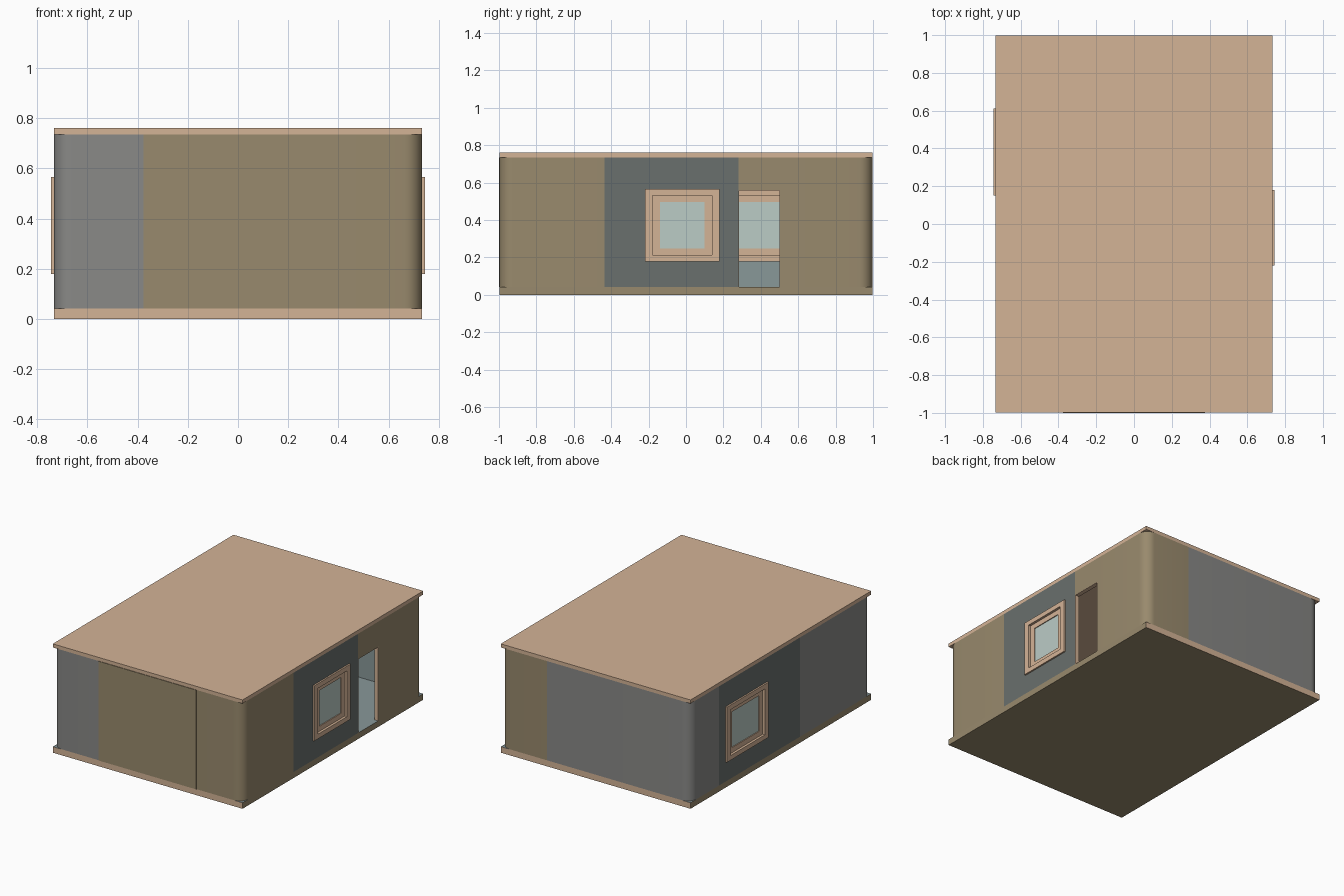
import bpy, bmesh, math
from mathutils import Vector

if "Cube" in bpy.data.objects:
    bpy.data.objects.remove(bpy.data.objects["Cube"])

W, L, T, R = 0.733, 0.997, 0.03, 0.07      # half width, half length, wall thickness, corner radius
Z0, Z1 = 0.042, 0.735                      # wall bottom and top


def material(name, rgb):
    m = bpy.data.materials.new(name)
    m.diffuse_color = [((c / 255 + 0.055) / 1.055) ** 2.4 for c in rgb] + [1]
    m.use_nodes = True
    m.node_tree.nodes["Principled BSDF"].inputs["Base Color"].default_value = m.diffuse_color
    return m


TAN = material("tan", (212, 179, 150))
OLIVE = material("olive", (153, 138, 109))
GREY = material("grey", (137, 137, 135))
SLATE = material("slate", (106, 112, 109))
GLASS = material("glass", (187, 204, 198))
LINING = material("lining", (137, 152, 153))


def finish(name, bm, mat, lining=False):
    bmesh.ops.recalc_face_normals(bm, faces=bm.faces)
    mesh = bpy.data.meshes.new(name)
    mesh.materials.append(mat)
    if lining:                             # faces on the room side get the lining colour
        mesh.materials.append(LINING)
        for f in bm.faces:
            c = f.calc_center_median()
            if abs(c.x) < W - T + 0.001 and abs(c.y) < L - T + 0.001:
                f.material_index = 1
    bm.to_mesh(mesh)
    bm.free()
    ob = bpy.data.objects.new(name, mesh)
    bpy.context.collection.objects.link(ob)
    return ob


def box(name, lo, hi, mat, lining=False):
    bm = bmesh.new()
    bmesh.ops.create_cube(bm, size=1)
    for v in bm.verts:
        v.co = Vector([lo[i] if v.co[i] < 0 else hi[i] for i in range(3)])
    return finish(name, bm, mat, lining)


def ribbon(name, outer, inner, place, lo, hi, mat, closed, lining=False):
    """Solid between two matching outlines, extruded from lo to hi."""
    bm = bmesh.new()
    rows = [[bm.verts.new(place(p, h)) for p, h in ((a, lo), (b, lo), (b, hi), (a, hi))]
            for a, b in zip(outer, inner)]
    n = len(rows)
    for i in range(n if closed else n - 1):
        a, b = rows[i], rows[(i + 1) % n]
        for j in range(4):
            k = (j + 1) % 4
            bm.faces.new((a[j], a[k], b[k], b[j]))
    if not closed:
        bm.faces.new(rows[0])
        bm.faces.new(rows[-1])
    return finish(name, bm, mat, lining)


def side(p, h):
    return (h, p[0], p[1])


def flat(p, h):
    return (p[0], p[1], h)


def rect(y, z, hy, hz):
    return [(y - hy, z - hz), (y + hy, z - hz), (y + hy, z + hz), (y - hy, z + hz)]


def corner_wall(name, sx, sy, y_end, x_end, mat):
    """L-shaped wall with a rounded corner at (sx, sy)."""
    def path(off):
        r = R - off
        arc = [(sx * (W - R + r * math.cos(a)), sy * (L - R + r * math.sin(a)))
               for a in [i * math.pi / 16 for i in range(9)]]
        return [(sx * (W - off), y_end)] + arc + [(x_end, sy * (L - off))]
    ob = ribbon(name, path(0), path(T), flat, Z0, Z1, mat, False, True)
    bpy.ops.object.select_all(action='DESELECT')
    ob.select_set(True)
    bpy.context.view_layer.objects.active = ob
    bpy.ops.object.shade_smooth_by_angle(angle=math.radians(30))


def window_wall(name, s, y0, y1, yc, hy):
    """Slate wall section with a stepped window frame and pane."""
    zc, hz = 0.372, 0.193
    hole = rect(yc, zc, hy - 0.02, hz - 0.02)
    ribbon(name + "_wall", rect((y0 + y1) / 2, (Z0 + Z1) / 2, (y1 - y0) / 2, (Z1 - Z0) / 2),
           hole, side, s * (W - T), s * W, SLATE, True, True)
    ribbon(name + "_outer_frame", rect(yc, zc, hy, hz), rect(yc, zc, hy - 0.04, hz - 0.033),
           side, s * (W - T - 0.01), s * (W + 0.011), TAN, True)
    ribbon(name + "_inner_frame", rect(yc, zc, hy - 0.04, hz - 0.033),
           rect(yc, zc, hy - 0.08, hz - 0.068),
           side, s * (W - T + 0.006), s * (W - 0.006), TAN, True)
    x = sorted((s * (W - T / 2 - 0.003), s * (W - T / 2 + 0.003)))
    box(name + "_pane", (x[0], yc - hy + 0.08, zc - hz + 0.068),
        (x[1], yc + hy - 0.08, zc + hz - 0.068), GLASS)


# Floor slab: tan ends, olive sides and underside, lined top
floor = box("floor_slab", (-W, -L, 0), (W, L, Z0), OLIVE)
floor.data.materials.append(TAN)
floor.data.materials.append(LINING)
for p in floor.data.polygons:
    if abs(p.normal.y) > 0.5:
        p.material_index = 1
    elif p.normal.z > 0.5:
        p.material_index = 2

# Roof slab
box("roof_slab", (-W, -L, Z1), (W, L, 0.76), TAN)

# Rounded corner walls
corner_wall("front_right_wall", 1, -1, -0.437, 0.377, OLIVE)
corner_wall("back_right_wall", 1, 1, 0.503, 0.377, OLIVE)
corner_wall("back_left_wall", -1, 1, 0.68, 0.377, GREY)
corner_wall("front_left_wall", -1, -1, -0.21, -0.377, GREY)

# Front centre panel, standing slightly proud
box("front_panel", (-0.377, -L - 0.004, Z0), (0.377, -L + T, Z1), OLIVE, True)

# Window sections
window_wall("right_window", 1, -0.437, 0.28, -0.02, 0.2)
window_wall("left_window", -1, -0.21, 0.68, 0.382, 0.23)

# Doorway: wall above it and a thin tan lining around the opening
box("door_lintel", (W - T, 0.28, 0.56), (W, 0.503, Z1), OLIVE, True)
ribbon("door_jamb", [(0.28, Z0), (0.28, 0.56), (0.503, 0.56), (0.503, Z0)],
       [(0.283, Z0), (0.283, 0.557), (0.5, 0.557), (0.5, Z0)],
       side, W - T, W, TAN, False)
